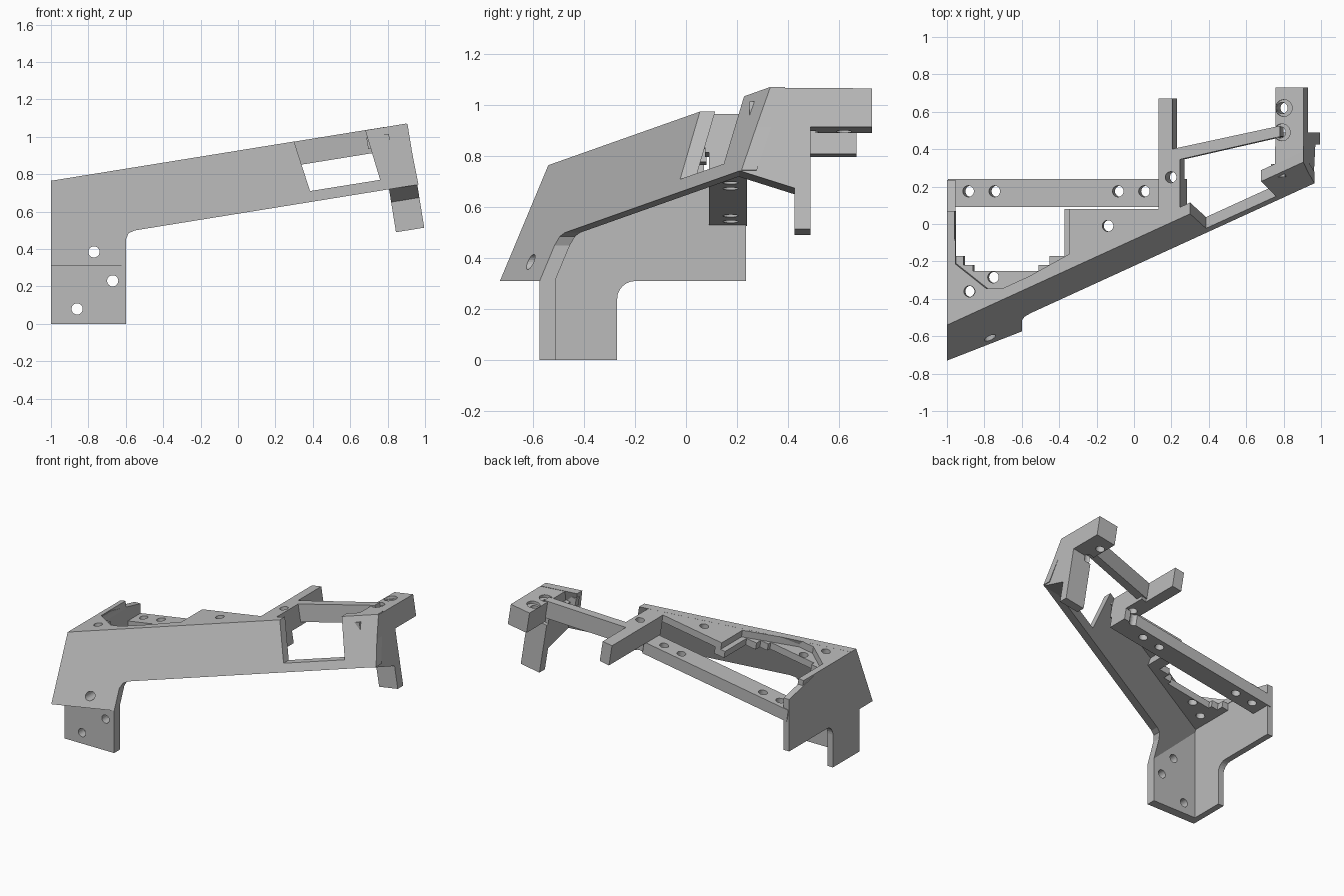
import bpy, bmesh
from math import sin, cos, atan, pi
from mathutils import Vector, Matrix

if "Cube" in bpy.data.objects:
    bpy.data.objects.remove(bpy.data.objects["Cube"])

SLOPE = 0.1615           # rise of the whole arm along x
TILT = atan(SLOPE)

grey = bpy.data.materials.new("light_grey")
grey.use_nodes = True
grey.diffuse_color = (0.5, 0.5, 0.5, 1)
grey.node_tree.nodes["Principled BSDF"].inputs["Base Color"].default_value = grey.diffuse_color


# Mappings from profile space (a, b, depth) to world space
def front_y(x, z):
    return -0.47 + 0.39 * x + 0.418 * z

def on_front(x, z, t):
    return (x, front_y(x, z) + t, z)

def on_top(x, y, d):
    return (x - SLOPE * d, y, 0.926 + SLOPE * x + d)

def on_side(y, z, x):
    return (x, y, z)

def on_tilted_side(y, w, u):
    return (u * cos(TILT) - w * sin(TILT), y, u * sin(TILT) + w * cos(TILT))


def prism(name, outline, lo, hi, place, clip=False):
    """Extrude an outline; optionally trim it flush with the slanted front."""
    bm = bmesh.new()
    a, b = [[bm.verts.new(place(p, q, d)) for p, q in outline] for d in (lo, hi)]
    n = len(outline)
    bm.faces.new(a)
    bm.faces.new(b)
    for i in range(n):
        j = (i + 1) % n
        bm.faces.new((a[i], a[j], b[j], b[i]))
    bmesh.ops.recalc_face_normals(bm, faces=bm.faces)
    if clip:
        bmesh.ops.bisect_plane(bm, geom=bm.verts[:] + bm.edges[:] + bm.faces[:], dist=1e-5,
                               plane_co=(0, -0.47, 0), plane_no=(0.39, -1, 0.418), clear_outer=True)
        bmesh.ops.holes_fill(bm, edges=[e for e in bm.edges if e.is_boundary], sides=0)
        bmesh.ops.recalc_face_normals(bm, faces=bm.faces)
    me = bpy.data.meshes.new(name)
    bm.to_mesh(me)
    bm.free()
    me.materials.append(grey)
    ob = bpy.data.objects.new(name, me)
    bpy.context.collection.objects.link(ob)
    return ob


def box(x0, x1, y0, y1):
    return [(x0, y0), (x1, y0), (x1, y1), (x0, y1)]


def drill(ob, centres, axis, radius=0.03, depth=0.5):
    """Cut round holes along an axis."""
    bm = bmesh.new()
    turn = Vector((0, 0, 1)).rotation_difference(Vector(axis)).to_matrix().to_4x4()
    for c in centres:
        bmesh.ops.create_cone(bm, cap_ends=True, segments=24, radius1=radius, radius2=radius,
                              depth=depth, matrix=Matrix.Translation(c) @ turn)
    me = bpy.data.meshes.new("drill")
    bm.to_mesh(me)
    bm.free()
    me.materials.append(grey)
    cutter = bpy.data.objects.new("drill", me)
    cutter.hide_render = True
    bpy.context.collection.objects.link(cutter)
    mod = ob.modifiers.new("holes", 'BOOLEAN')
    mod.operation, mod.solver, mod.object = 'DIFFERENCE', 'EXACT', cutter
    bpy.context.view_layer.update()
    ob.data = bpy.data.meshes.new_from_object(ob.evaluated_get(bpy.context.evaluated_depsgraph_get()))
    ob.modifiers.clear()
    bpy.data.objects.remove(cutter)


UP = (-sin(TILT), 0, cos(TILT))

def drill_top(ob, points, d, radius=0.03, depth=0.5):
    drill(ob, [(x, y, 0.926 + SLOPE * x + d) for x, y in points], UP, radius, depth)


# Slanted front plate with its open window
front = prism("front_plate", [
    (-1, 0.31), (-1, 0.765), (0.3, 0.975), (0.385, 0.71), (0.76, 0.77), (0.68, 1.035),
    (0.9, 1.071), (0.965, 0.745), (-0.55, 0.5), (-0.585, 0.485), (-0.6, 0.45), (-0.6, 0.31)],
    0, 0.06, on_front)

# Leg: front wall, filled corner above it, and the end plate
wall = prism("leg_wall", box(-0.575, -0.51, 0, 0.31), -1, -0.6, on_side)
shoulder = prism("leg_shoulder", [(-0.8, 0.31), (-0.51, 0.31), (-0.51, 0.74), (-0.8, 0.74)],
                 -1, -0.6, on_side, clip=True)
screws = [(-0.77, -0.6, 0.385), (-0.67, -0.55, 0.23), (-0.86, -0.55, 0.08)]
for part in (front, wall, shoulder):
    drill(part, screws, (0, 1, 0))

arc = [(-0.2 - 0.07 * cos(i * pi / 12), 0.24 + 0.07 * sin(i * pi / 12)) for i in range(7)]
prism("end_plate", [(-0.575, 0), (-0.27, 0)] + arc +
      [(0.235, 0.31), (0.235, 0.69), (-0.1, 0.765), (-0.54, 0.765), (-0.73, 0.31), (-0.575, 0.31)],
      -1, -0.955, on_side, clip=True)

# Top plate and the stepped ledge beneath its opening
top = prism("top_plate", [
    (-1, -0.9), (0.29, -0.9), (0.29, 0.08), (-0.345, 0.08), (-0.345, -0.16), (-0.68, -0.345),
    (-0.79, -0.345), (-0.96, -0.21), (-0.96, 0.07), (-1, 0.07)], -0.05, 0, on_top, clip=True)
drill_top(top, [(-0.88, -0.36), (-0.14, -0.01)], 0)
ledge = prism("stepped_ledge", [
    (-0.97, -0.9), (-0.3, -0.9), (-0.3, 0.08), (-0.38, 0.08), (-0.38, -0.17), (-0.46, -0.17),
    (-0.46, -0.22), (-0.52, -0.22), (-0.52, -0.25), (-0.87, -0.25), (-0.87, -0.22),
    (-0.92, -0.22), (-0.92, -0.17), (-0.97, -0.17)], -0.1, -0.05, on_top, clip=True)
drill_top(ledge, [(-0.88, -0.36), (-0.75, -0.285)], -0.07)

# Rear beam under the cross bar
beam = prism("rear_beam", box(-1.02, 0.245, 0.09, 0.24), -0.236, -0.15, on_top)
for v in beam.data.vertices:
    v.co.x = max(v.co.x, -1)
drill_top(beam, [(-0.88, 0.175), (-0.74, 0.175), (-0.08, 0.175), (0.06, 0.175), (0.205, 0.25)], -0.19)

# Cross bar with its boss, and the rail to the far arm
bar = prism("cross_bar", [(0.13, 0.075), (0.245, 0.075), (0.245, 0.4), (0.205, 0.395),
                          (0.205, 0.67), (0.13, 0.67)], -0.15, 0, on_top)
drill_top(bar, [(0.205, 0.25)], -0.05)
prism("rail", [(0.2, 0.4), (0.78, 0.525), (0.78, 0.467), (0.245, 0.345), (0.2, 0.345)],
      -0.126, 0, on_top)

# Far arm with its hanging prong
arm = prism("far_arm", [(0.05, 0.913), (0.73, 0.908), (0.73, 0.755), (0.488, 0.755), (0.488, 0.349),
                        (0.425, 0.349), (0.425, 0.512), (0.2, 0.584), (0.05, 0.632)],
            0.912, 1.065, on_tilted_side, clip=True)
arm_holes = [(0.8, 0.62), (0.79, 0.49)]
drill_top(arm, arm_holes, -0.08, depth=0.24)
drill_top(arm, arm_holes, 0, radius=0.045, depth=0.05)

# Small stepped lug joining plate and arm
for i, x in enumerate((0.68, 0.72)):
    prism("lug_step", box(x, 0.8, 0.25, 0.29 + 0.03 * i), -0.1, -0.04 * (1 + i), on_top)
